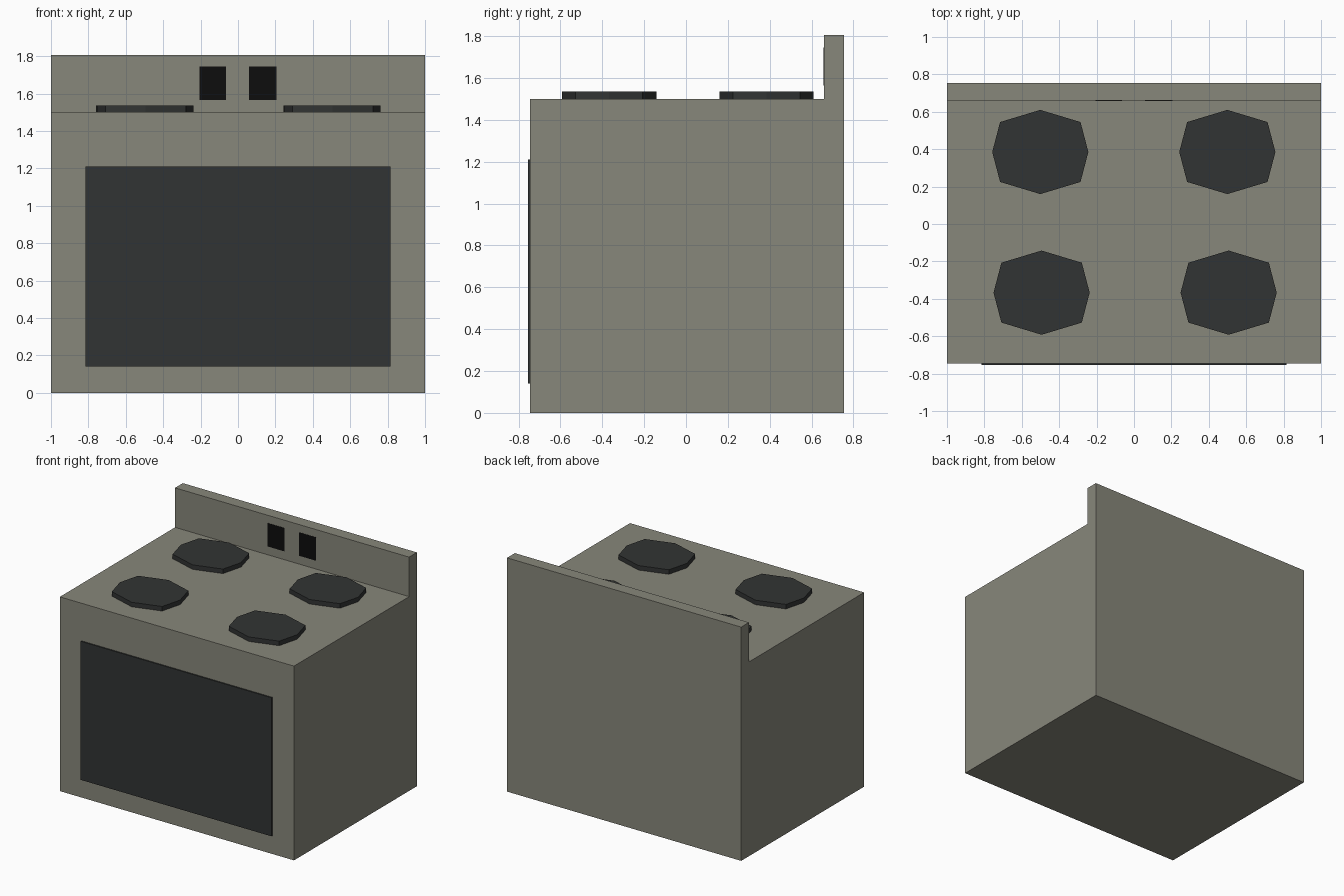
import bpy

if "Cube" in bpy.data.objects:
    bpy.data.objects.remove(bpy.data.objects["Cube"])


def material(name, r, g, b):
    m = bpy.data.materials.new(name)
    m.diffuse_color = (r, g, b, 1)
    m.use_nodes = True
    m.node_tree.nodes["Principled BSDF"].inputs["Base Color"].default_value = m.diffuse_color
    return m


enamel = material("enamel", 0.245, 0.242, 0.197)
dark = material("dark_glass", 0.031, 0.034, 0.033)
black = material("black", 0.004, 0.004, 0.004)


def prism(name, profile, offset, mat):
    """Closed prism: extrude a 3D outline by an offset vector."""
    n = len(profile)
    verts = list(profile) + [tuple(a + b for a, b in zip(p, offset)) for p in profile]
    faces = [tuple(range(n))[::-1], tuple(range(n, 2 * n))]
    faces += [(i, (i + 1) % n, (i + 1) % n + n, i + n) for i in range(n)]
    mesh = bpy.data.meshes.new(name)
    mesh.from_pydata(verts, [], faces)
    mesh.materials.append(mat)
    obj = bpy.data.objects.new(name, mesh)
    bpy.context.collection.objects.link(obj)
    return obj


def front_panel(name, x0, x1, z0, z1, y_back, depth, mat):
    """Thin panel standing proud of a front-facing surface."""
    outline = [(x0, y_back, z0), (x0, y_back, z1), (x1, y_back, z1), (x1, y_back, z0)]
    return prism(name, outline, (0, -depth, 0), mat)


# Stove body with raised back panel: side profile extruded across the width
side = [(-0.745, 0), (0.755, 0), (0.755, 1.805), (0.66, 1.805), (0.66, 1.5), (-0.745, 1.5)]
prism("stove_body", [(-1, y, z) for y, z in side], (2, 0, 0), enamel)

# Oven door
front_panel("oven_door", -0.815, 0.815, 0.14, 1.21, -0.745, 0.01, dark)

# Control plates on the back panel
front_panel("control_left", -0.207, -0.063, 1.565, 1.745, 0.66, 0.002, black)
front_panel("control_right", 0.06, 0.205, 1.565, 1.745, 0.66, 0.002, black)

# Four eight-sided burners
octagon = [(0.257, 0), (0.215, 0.16), (0, 0.225), (-0.215, 0.16),
           (-0.257, 0), (-0.215, -0.16), (0, -0.225), (0.215, -0.16)]
for row, cy, dx in (("rear", 0.385, -0.001), ("front", -0.367, 0.006)):
    for col, cx in (("left", -0.5), ("right", 0.5)):
        prism(f"burner_{row}_{col}",
              [(cx + dx + x, cy + y, 1.5) for x, y in octagon], (0, 0, 0.035), dark)

# Make all normals point outward
import bmesh
for obj in bpy.context.collection.objects:
    bm = bmesh.new()
    bm.from_mesh(obj.data)
    bmesh.ops.recalc_face_normals(bm, faces=bm.faces)
    bm.to_mesh(obj.data)
    bm.free()
